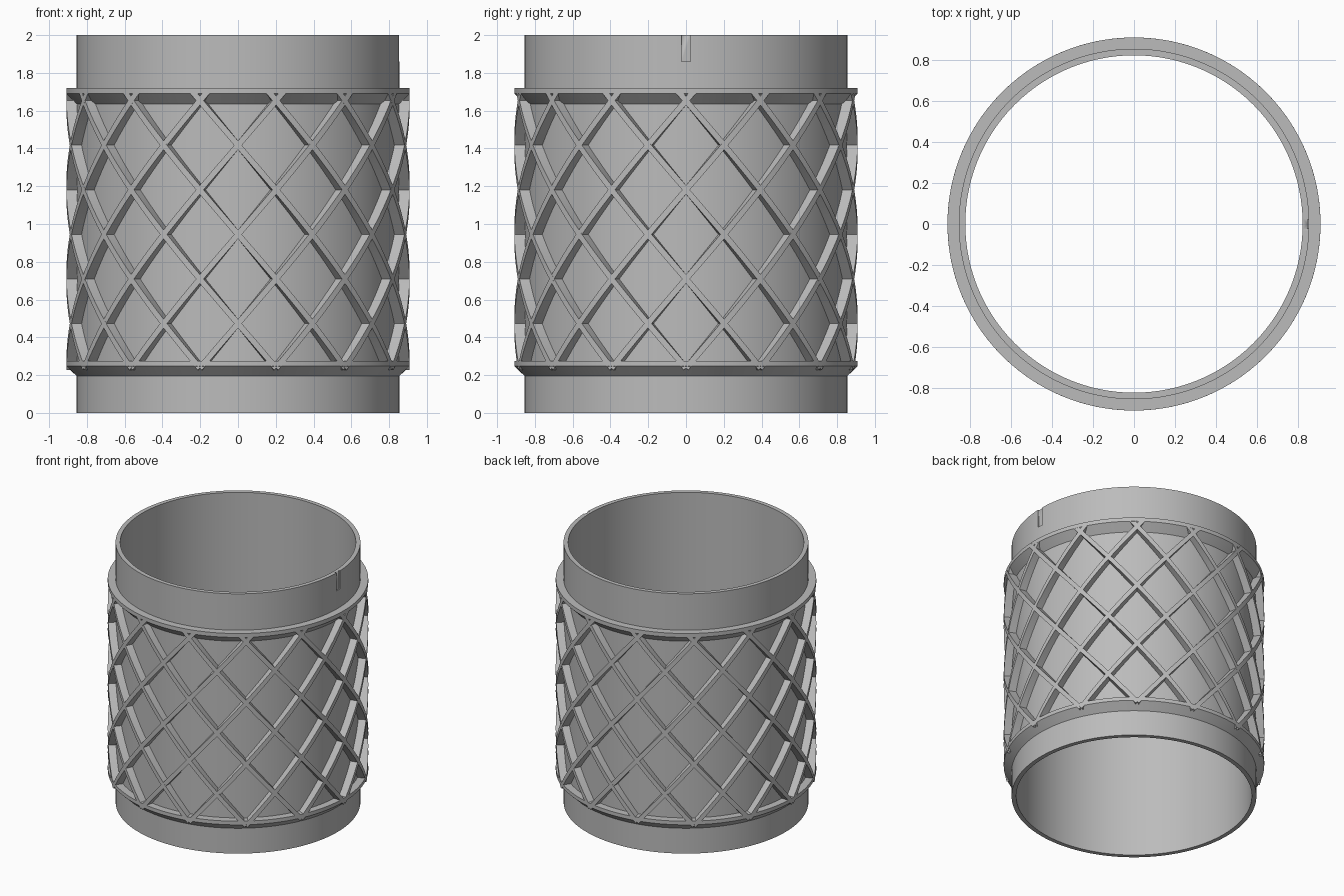
import bpy, bmesh, math

cube = bpy.data.objects.get("Cube")
if cube:
    bpy.data.objects.remove(cube, do_unlink=True)

SEG = 168
R_IN, R_TUBE, R_OUT = 0.822, 0.854, 0.909
STARTS = 14                       # ribs in each winding direction
STEP = math.pi / STARTS           # angle between neighbouring crossings
RISE = 0.236                      # height between neighbouring crossings
Z_LOW, Z_HIGH = 0.237, 1.70
RIB_WIDTH = 0.031

grey = bpy.data.materials.new("plain grey")
grey.use_nodes = True
colour = (0.5, 0.5, 0.5, 1)
grey.diffuse_color = colour
grey.node_tree.nodes["Principled BSDF"].inputs["Base Color"].default_value = colour


def finish(name, bm, angle=30):
    bmesh.ops.recalc_face_normals(bm, faces=bm.faces)
    mesh = bpy.data.meshes.new(name)
    bm.to_mesh(mesh)
    bm.free()
    mesh.materials.append(grey)
    obj = bpy.data.objects.new(name, mesh)
    bpy.context.collection.objects.link(obj)
    bpy.ops.object.select_all(action='DESELECT')
    obj.select_set(True)
    bpy.context.view_layer.objects.active = obj
    bpy.ops.object.shade_smooth_by_angle(angle=math.radians(angle))
    return obj


def lathe(name, profile):
    """Revolve a closed (radius, height) profile around z."""
    bm = bmesh.new()
    rings = []
    for i in range(SEG):
        a = 2 * math.pi * i / SEG
        rings.append([bm.verts.new((r * math.cos(a), r * math.sin(a), z)) for r, z in profile])
    n = len(profile)
    for i in range(SEG):
        here, there = rings[i], rings[(i + 1) % SEG]
        for j in range(n):
            k = (j + 1) % n
            bm.faces.new((here[j], there[j], there[k], here[k]))
    return finish(name, bm)


# Sleeve with collars above and below the lattice
tube = lathe("tube_wall", [(R_IN, 0), (R_TUBE, 0), (R_TUBE, 2), (R_IN, 2)])
R_ROOT = R_TUBE - 0.01
lathe("top_collar", [(R_ROOT, 1.72), (R_OUT, 1.72), (R_OUT, 1.69), (R_TUBE, 1.635), (R_ROOT, 1.635)])
lathe("bottom_collar", [(R_ROOT, 0.275), (R_OUT, 0.275), (R_OUT, 0.247), (R_TUBE, 0.195), (R_ROOT, 0.195)])

# Shallow key slot in the upper rim
bm = bmesh.new()
bmesh.ops.create_cube(bm, size=1)
for v in bm.verts:
    v.co.x = 0.87 + v.co.x * 0.05
    v.co.y *= 0.046
    v.co.z = 1.96 + v.co.z * 0.2
cutter = finish("slot_cutter", bm)
cutter.hide_render = True
cutter.hide_viewport = True
cut = tube.modifiers.new("key slot", 'BOOLEAN')
cut.operation = 'DIFFERENCE'
cut.solver = 'EXACT'
cut.object = cutter


def add_rib(bm, start, hand):
    """Sweep a rectangular section along a helix."""
    steps = 40
    arc = R_OUT * STEP
    length = math.hypot(arc, RISE)
    # offset square to the rib, as angle and height
    da = RIB_WIDTH / 2 * RISE / length / R_OUT
    dz = RIB_WIDTH / 2 * arc / length
    rows = []
    for i in range(steps + 1):
        z = Z_LOW + (Z_HIGH - Z_LOW) * i / steps
        a = start + hand * STEP * (z - Z_LOW) / RISE
        row = []
        for radius, side in ((R_ROOT, -1), (R_OUT, -1), (R_OUT, 1), (R_ROOT, 1)):
            t = a + side * hand * da
            row.append(bm.verts.new((radius * math.cos(t), radius * math.sin(t), z - side * dz)))
        rows.append(row)
    for low, high in zip(rows, rows[1:]):
        for j in range(4):
            k = (j + 1) % 4
            bm.faces.new((low[j], low[k], high[k], high[j]))
    bm.faces.new(rows[0])
    bm.faces.new(rows[-1])


# Diamond lattice of crossing helical ribs
for name, hand in (("left_wound_ribs", -1), ("right_wound_ribs", 1)):
    bm = bmesh.new()
    for s in range(STARTS):
        add_rib(bm, 2 * STEP * s, hand)
    finish(name, bm)
